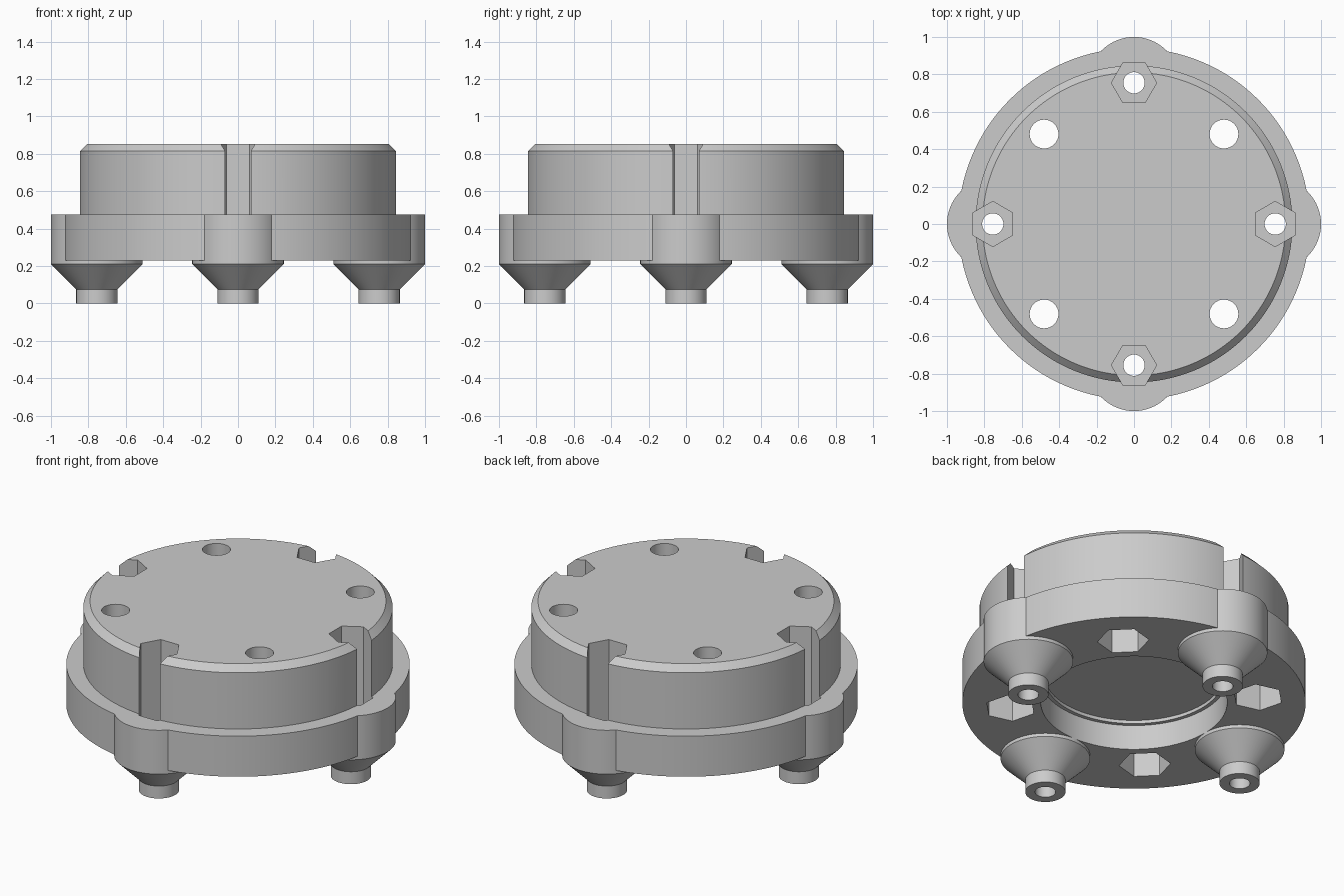
import bpy, bmesh, math

if "Cube" in bpy.data.objects:
    bpy.data.objects.remove(bpy.data.objects["Cube"])

SEG = 96
FOOT_R = 0.755    # distance of feet from the centre
BOLT_R = 0.68     # distance of diagonal bolts from the centre

grey = bpy.data.materials.new("plain grey")
grey.diffuse_color = (0.6, 0.6, 0.6, 1)
grey.use_nodes = True
grey.node_tree.nodes["Principled BSDF"].inputs["Base Color"].default_value = grey.diffuse_color


def lathe(name, profile, x=0, y=0, steps=SEG, turn=0.0):
    """Closed solid turned about z from (radius, z) points, bottom to top."""
    bm = bmesh.new()
    rings = []
    for r, z in profile:
        rings.append([bm.verts.new((x + r * math.cos(turn + 2 * math.pi * i / steps),
                                    y + r * math.sin(turn + 2 * math.pi * i / steps), z))
                      for i in range(steps)])
    for a, b in zip(rings, rings[1:]):
        for i in range(steps):
            j = (i + 1) % steps
            bm.faces.new((a[i], a[j], b[j], b[i]))
    bm.faces.new(rings[0][::-1])
    bm.faces.new(rings[-1])
    mesh = bpy.data.meshes.new(name)
    bm.to_mesh(mesh)
    bm.free()
    mesh.materials.append(grey)
    ob = bpy.data.objects.new(name, mesh)
    bpy.context.collection.objects.link(ob)
    return ob


def combine(target, tool, operation):
    """Boolean the tool into the target and remove the tool."""
    mod = target.modifiers.new(operation, 'BOOLEAN')
    mod.operation, mod.object, mod.solver = operation, tool, 'EXACT'
    bpy.context.view_layer.objects.active = target
    bpy.ops.object.modifier_apply(modifier=mod.name)
    bpy.data.objects.remove(tool)


# Round housing: wide flange with a chamfered drum on top
housing = lathe("housing", [(0.94, 0.23), (0.94, 0.475), (0.847, 0.475),
                            (0.847, 0.815), (0.81, 0.853)], steps=128)

# Lobes with conical feet on the four sides
for k in range(4):
    a = k * math.pi / 2
    foot = lathe("foot", [(0.11, 0), (0.11, 0.075), (0.245, 0.21), (0.245, 0.475)],
                 FOOT_R * math.cos(a), FOOT_R * math.sin(a), 64)
    combine(housing, foot, 'UNION')

# Stepped round recess underneath
combine(housing, lathe("recess", [(0.51, 0.1), (0.51, 0.38), (0.488, 0.38), (0.488, 0.40)]),
        'DIFFERENCE')

for k in range(4):
    # Nut pocket from above and screw hole through each foot
    a = k * math.pi / 2
    x, y = FOOT_R * math.cos(a), FOOT_R * math.sin(a)
    combine(housing, lathe("nut_pocket", [(0.121, 0.35), (0.121, 1)], x, y, 6, a + math.pi / 2),
            'DIFFERENCE')
    combine(housing, lathe("screw_hole", [(0.057, -0.1), (0.057, 1)], x, y, 32), 'DIFFERENCE')

    # Nut pocket from below and bolt hole through on each diagonal
    a += math.pi / 4
    x, y = BOLT_R * math.cos(a), BOLT_R * math.sin(a)
    combine(housing, lathe("nut_pocket", [(0.142, 0.1), (0.142, 0.5)], x, y, 6, a + math.pi / 2),
            'DIFFERENCE')
    combine(housing, lathe("bolt_hole", [(0.077, 0.1), (0.077, 1)], x, y, 32), 'DIFFERENCE')

# Smooth round walls with crisp edges
housing.select_set(True)
bpy.context.view_layer.objects.active = housing
bpy.ops.object.shade_smooth_by_angle(angle=math.radians(25))
